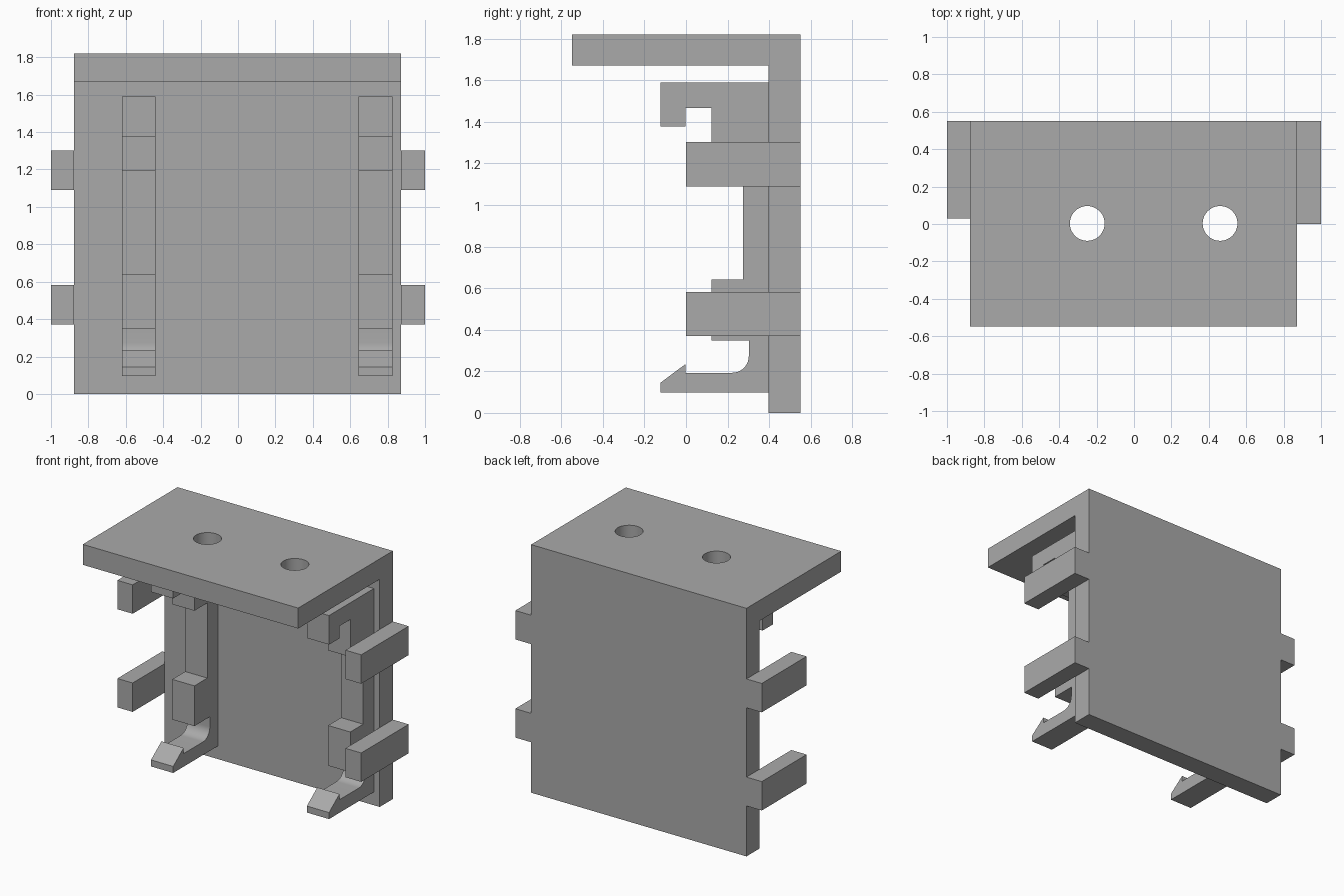
import bpy, bmesh, math
from mathutils import Vector

if "Cube" in bpy.data.objects:
    bpy.data.objects.remove(bpy.data.objects["Cube"])

grey = bpy.data.materials.new("plain_grey")
grey.diffuse_color = (0.4, 0.4, 0.4, 1)
grey.use_nodes = True
grey.node_tree.nodes["Principled BSDF"].inputs["Base Color"].default_value = grey.diffuse_color


def extrude(name, profile, x0, x1):
    """Extrude a closed (y, z) profile from x0 to x1."""
    bm = bmesh.new()
    face = bm.faces.new([bm.verts.new((x0, y, z)) for y, z in profile])
    new = bmesh.ops.extrude_face_region(bm, geom=[face])["geom"]
    bmesh.ops.translate(bm, vec=Vector((x1 - x0, 0, 0)),
                        verts=[v for v in new if isinstance(v, bmesh.types.BMVert)])
    bmesh.ops.recalc_face_normals(bm, faces=bm.faces)
    mesh = bpy.data.meshes.new(name)
    bm.to_mesh(mesh)
    bm.free()
    mesh.materials.append(grey)
    obj = bpy.data.objects.new(name, mesh)
    bpy.context.collection.objects.link(obj)
    return obj


def smooth(obj):
    bpy.ops.object.select_all(action='DESELECT')
    obj.select_set(True)
    bpy.context.view_layer.objects.active = obj
    bpy.ops.object.shade_smooth_by_angle(angle=math.radians(30))


# L-shaped bracket: back plate and top shelf in one piece
bracket = extrude("bracket", [(0.55, 0), (0.55, 1.82), (-0.548, 1.82), (-0.548, 1.67),
                              (0.397, 1.67), (0.397, 0)], -0.876, 0.872)

# Two screw holes through the shelf
for i, x in enumerate((-0.25, 0.46)):
    bpy.ops.mesh.primitive_cylinder_add(vertices=48, radius=0.093, depth=0.5,
                                        location=(x, 0.003, 1.75))
    cutter = bpy.context.object
    cutter.name = f"hole_cutter_{i + 1}"
    cutter.data.materials.append(grey)
    cutter.hide_render = True
    cutter.hide_set(True)
    mod = bracket.modifiers.new(f"hole_{i + 1}", 'BOOLEAN')
    mod.operation = 'DIFFERENCE'
    mod.solver = 'EXACT'
    mod.object = cutter
bpy.context.view_layer.objects.active = bracket
bracket.select_set(True)
for mod in list(bracket.modifiers):
    bpy.ops.object.modifier_apply(modifier=mod.name)
for obj in [o for o in bpy.data.objects if "cutter" in o.name]:
    bpy.data.objects.remove(obj)
smooth(bracket)

# Rail clips: hook at the top, stepped body, rounded spring foot with a barb
r = 0.08
fillet = [(0.302 - r + r * math.cos(a), 0.193 + r - r * math.sin(a))
          for a in (math.radians(90 * k / 10) for k in range(11))]
clip = ([(0.397, 1.59), (-0.123, 1.59), (-0.123, 1.377), (-0.002, 1.377), (-0.002, 1.467),
         (0.123, 1.467), (0.123, 1.193), (0.273, 1.193), (0.273, 0.642), (0.123, 0.642),
         (0.123, 0.347), (0.302, 0.347)] + fillet +
        [(-0.002, 0.193), (-0.002, 0.235), (-0.123, 0.145), (-0.123, 0.097), (0.397, 0.097)])
for side, x in (("left", -0.62), ("right", 0.645)):
    smooth(extrude(f"{side}_rail_clip", clip, x, x + 0.18))

# Side tabs, the left pair slightly shorter
for side, x0, x1, y in (("left", -1.0, -0.876, 0.03), ("right", 0.872, 1.0, 0.0)):
    for level, z in (("lower", 0.37), ("upper", 1.09)):
        extrude(f"{side}_{level}_tab",
                [(0.55, z), (0.55, z + 0.212), (y, z + 0.212), (y, z)], x0, x1)
